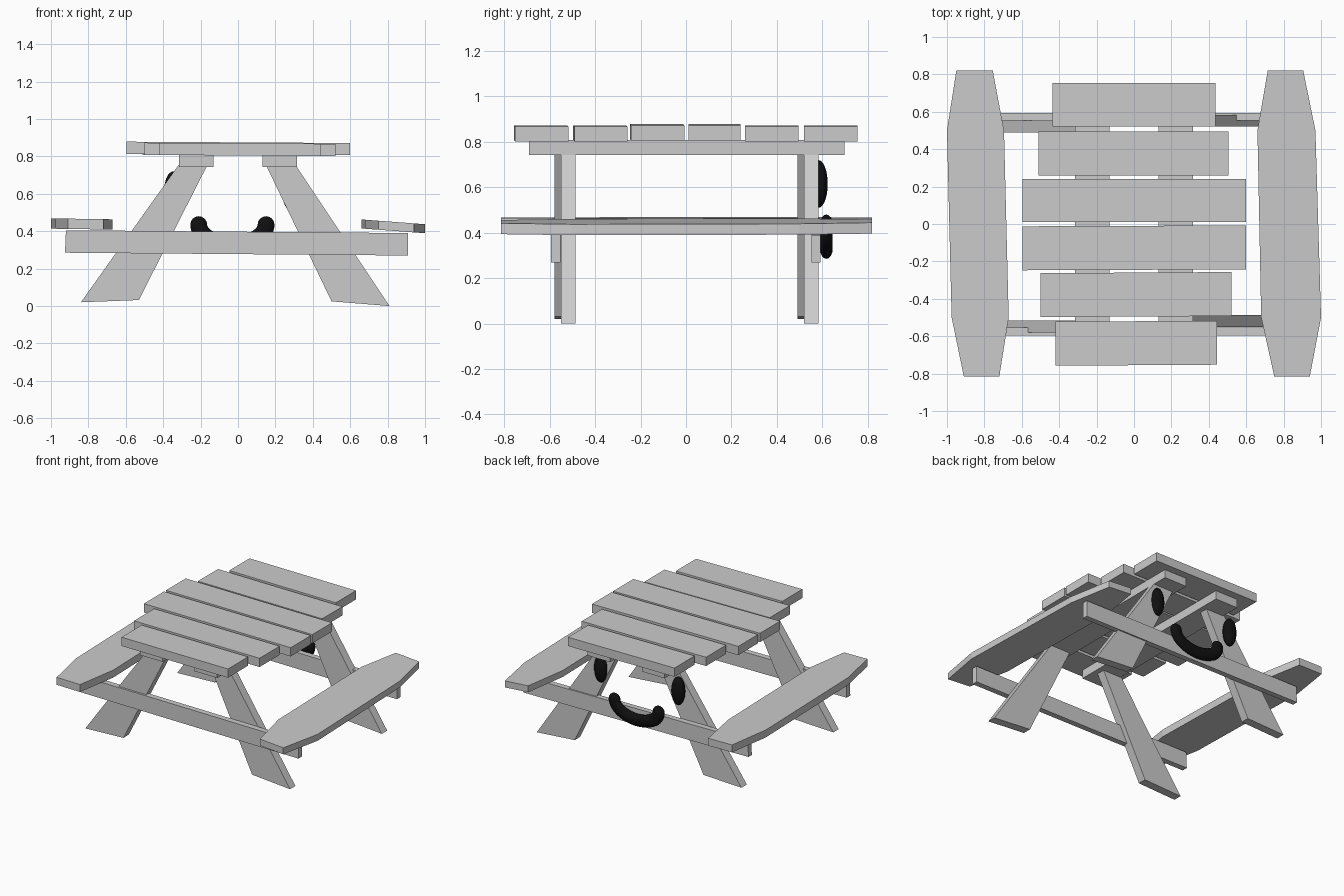
import bpy, bmesh, math
from mathutils import Vector

if "Cube" in bpy.data.objects:
    bpy.data.objects.remove(bpy.data.objects["Cube"])


def material(name, value):
    m = bpy.data.materials.new(name)
    m.diffuse_color = (value, value, value, 1)
    m.use_nodes = True
    m.node_tree.nodes["Principled BSDF"].inputs["Base Color"].default_value = m.diffuse_color
    return m


WOOD = material("grey wood", 0.6)
BLACK = material("black", 0.005)


def finish(name, bm, mat):
    bmesh.ops.recalc_face_normals(bm, faces=bm.faces)
    me = bpy.data.meshes.new(name)
    bm.to_mesh(me)
    bm.free()
    me.materials.append(mat)
    ob = bpy.data.objects.new(name, me)
    bpy.context.collection.objects.link(ob)
    return ob


def prism(name, points, offset):
    """Extrude a flat outline of 3D points by an offset vector."""
    bm = bmesh.new()
    face = bm.faces.new([bm.verts.new(p) for p in points])
    new = bmesh.ops.extrude_face_region(bm, geom=[face])["geom"]
    bmesh.ops.translate(bm, vec=Vector(offset),
                        verts=[v for v in new if isinstance(v, bmesh.types.BMVert)])
    return finish(name, bm, WOOD)


def upright(name, profile, y0, y1):
    """Board with an x-z outline, running from y0 to y1."""
    return prism(name, [(x, y0, z) for x, z in profile], (0, y1 - y0, 0))


# Table top planks: x range, y range, slight turn
planks = [(-0.42, 0.445, -0.755, -0.52, 0.006), (-0.50, 0.52, -0.495, -0.26, 0.006),
          (-0.595, 0.60, -0.245, -0.01, 0.004), (-0.595, 0.60, 0.01, 0.24, 0.0),
          (-0.51, 0.505, 0.26, 0.495, 0.0), (-0.435, 0.435, 0.52, 0.755, 0.0)]
for i, (x0, x1, y0, y1, turn) in enumerate(planks):
    lift = 0.007 if i in (2, 3) else 0.002
    outline = [(x, y + turn * x, 0.803 + lift - 0.006 * x)
               for x, y in ((x0, y0), (x1, y0), (x1, y1), (x0, y1))]
    prism(f"top_plank_{i + 1}", outline, (0, 0, 0.065))

# Bearers under the top
for side, x0, x1 in (("left", -0.315, -0.13), ("right", 0.13, 0.315)):
    upright(f"{side}_bearer", [(x0, 0.743), (x1, 0.743), (x1, 0.808), (x0, 0.808)],
            -0.692, 0.698)

# Splayed legs, the left pair set a little further forward
left_leg = [(-0.84, 0.02), (-0.53, 0.032), (-0.145, 0.79), (-0.292, 0.79)]
right_leg = [(0.81, 0.0), (0.50, 0.025), (0.132, 0.79), (0.283, 0.79)]
for end, y in (("front", -0.55), ("back", 0.52)):
    upright(f"{end}_left_leg", left_leg, y - 0.03, y + 0.033)
    upright(f"{end}_right_leg", right_leg, y, y + 0.063)

# Cross beams carrying the seats
beam = [(-0.925, 0.285), (0.91, 0.27), (0.91, 0.39), (-0.92, 0.405)]
upright("front_beam", beam, -0.595, -0.553)
upright("back_beam", beam, 0.553, 0.593)

# Seats with tapered ends, each tilted slightly
left_seat = [(-0.95, 0.82), (-0.755, 0.82), (-0.695, 0.5), (-0.67, -0.5),
             (-0.72, -0.815), (-0.91, -0.815), (-0.975, -0.5), (-1.0, 0.5)]
right_seat = [(0.715, 0.82), (0.905, 0.82), (0.97, 0.5), (1.0, -0.5),
              (0.94, -0.815), (0.75, -0.815), (0.68, -0.5), (0.66, 0.5)]
prism("left_seat", [(x, y, 0.411 - 0.015 * (x + 0.83)) for x, y in left_seat], (0, 0, 0.055))
prism("right_seat", [(x, y, 0.402 - 0.075 * (x - 0.83)) for x, y in right_seat], (0, 0, 0.048))


def smooth(ob):
    for p in ob.data.polygons:
        p.use_smooth = True


# Oval eyes on the back legs
for side, x in (("left", -0.345), ("right", 0.285)):
    bm = bmesh.new()
    bmesh.ops.create_uvsphere(bm, u_segments=24, v_segments=16, radius=1)
    for v in bm.verts:
        v.co = (x + 0.05 * v.co.x, 0.583 + 0.041 * v.co.y, 0.615 + 0.105 * v.co.z)
    smooth(finish(f"{side}_eye", bm, BLACK))

# Smiling mouth: flattened tube along an arc with rounded ends
bm = bmesh.new()
rings, sides, cap = 32, 16, 4
stations = [(0, -math.cos(k / cap * math.pi / 2)) for k in range(cap)]
stations += [(k / rings, 0) for k in range(rings + 1)]
stations += [(1, math.sin(k / cap * math.pi / 2)) for k in range(1, cap + 1)]
loops = []
for t, s in stations:
    a = math.pi * (1 + t)
    centre = Vector((-0.03 + 0.18 * math.cos(a), 0.618, 0.435 + 0.105 * math.sin(a)))
    along = Vector((-0.18 * math.sin(a), 0, 0.105 * math.cos(a))).normalized()
    across = Vector((-along.z, 0, along.x))
    r = max(math.sqrt(max(0, 1 - s * s)), 0.02)
    loops.append([bm.verts.new(centre + along * 0.045 * s
                               + across * 0.045 * r * math.cos(b)
                               + Vector((0, 0.028 * r * math.sin(b), 0)))
                  for b in (2 * math.pi * j / sides for j in range(sides))])
for l0, l1 in zip(loops, loops[1:]):
    for j in range(sides):
        n = (j + 1) % sides
        bm.faces.new((l0[j], l0[n], l1[n], l1[j]))
bm.faces.new(loops[0])
bm.faces.new(loops[-1])
smooth(finish("mouth", bm, BLACK))
